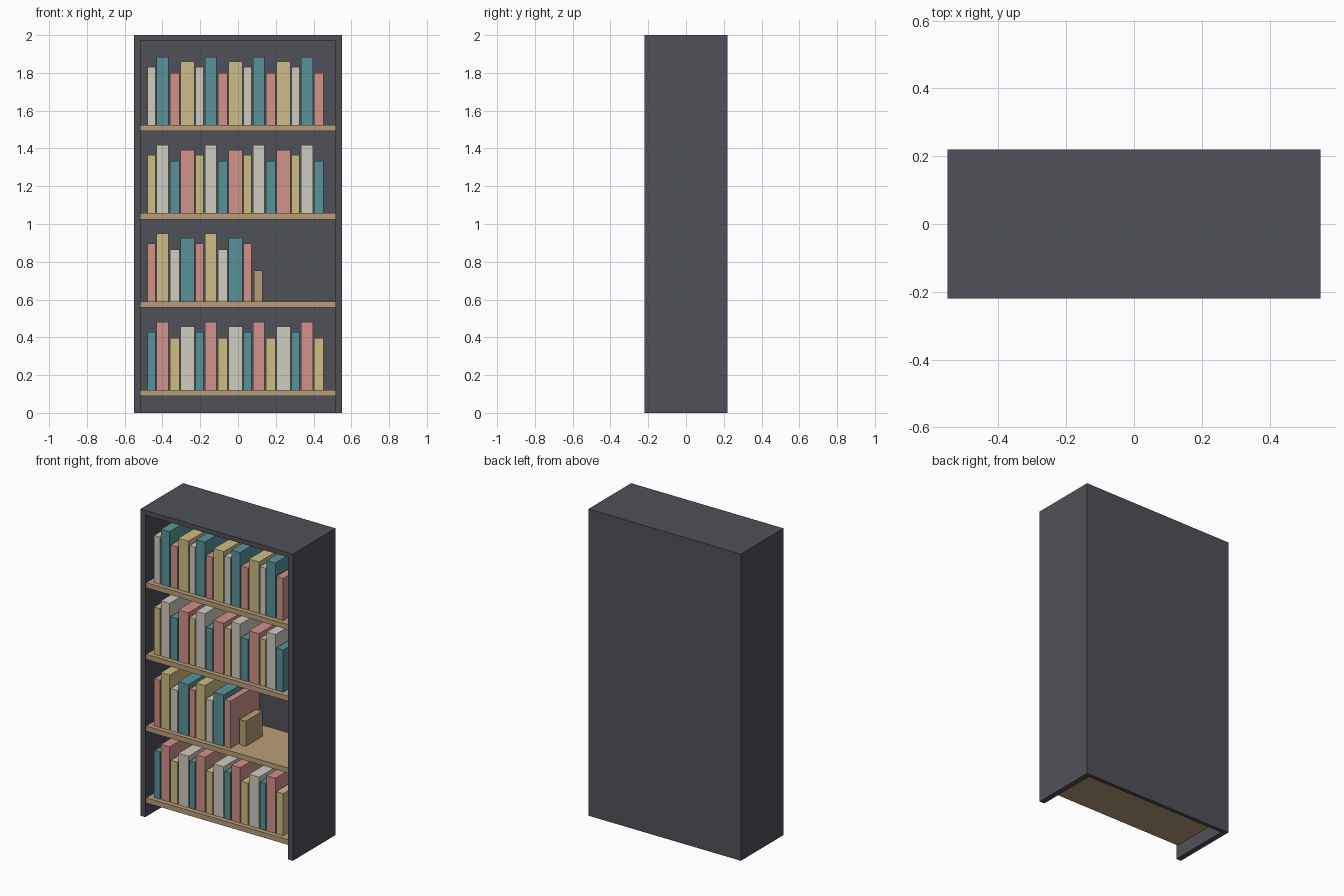
import bpy

default = bpy.data.objects.get("Cube")
if default:
    bpy.data.objects.remove(default, do_unlink=True)


def linear(c):
    c /= 255
    return c / 12.92 if c <= 0.04045 else ((c + 0.055) / 1.055) ** 2.4


def material(name, rgb):
    color = tuple(linear(c) for c in rgb) + (1.0,)
    mat = bpy.data.materials.new(name)
    mat.use_nodes = True
    mat.diffuse_color = color
    mat.node_tree.nodes["Principled BSDF"].inputs["Base Color"].default_value = color
    return mat


def box(name, low, high, mat):
    """Flat-faced box between two opposite corners."""
    bpy.ops.mesh.primitive_cube_add(size=1)
    obj = bpy.context.object
    obj.name = name
    for v in obj.data.vertices:
        v.co = [h if c > 0 else l for c, l, h in zip(v.co, low, high)]
    obj.data.materials.append(mat)
    return obj


charcoal = material("charcoal", (80, 80, 88))
wood = material("light wood", (184, 157, 120))
cream = material("cream", (208, 204, 192))
teal = material("teal", (88, 148, 154))
pink = material("dusty pink", (210, 146, 138))
yellow = material("straw yellow", (207, 189, 133))

W, D, H = 0.55, 0.22, 2.0     # half width, half depth, height
SIDE, TOP, BACK = 0.035, 0.03, 0.025
INNER = W - SIDE

# Case: two sides, top and back, open at the front and below
box("left_side", (INNER, -D, 0), (W, D, H), charcoal)
box("right_side", (-W, -D, 0), (-INNER, D, H), charcoal)
box("top_panel", (-INNER, -D, H - TOP), (INNER, D, H), charcoal)
box("back_panel", (-INNER, D - BACK, 0), (INNER, D, H - TOP), charcoal)

# Shelves with a repeating set of four book sizes; colours shift per shelf
covers = [cream, teal, pink, yellow]
sizes = [(0.042, 0.307), (0.063, 0.36), (0.05, 0.275), (0.073, 0.335)]
GAP = 0.0066
shelf_tops = [1.525, 1.058, 0.59, 0.122]
book_counts = [15, 15, 9, 15]

for row, (z, count) in enumerate(zip(shelf_tops, book_counts)):
    box(f"shelf_{row + 1}", (-INNER, -D + 0.01, z - 0.033), (INNER, D - BACK, z), wood)
    x = -0.479
    for i in range(count):
        width, height = sizes[i % 4]
        box(f"book_{row + 1}_{i + 1}", (x, -0.18, z), (x + width, 0.12, z + height),
            covers[(i - row) % 4])
        x += width + GAP

# Small bookend closing the half-filled shelf
z = shelf_tops[2]
box("bookend", (0.084, -0.105, z), (0.13, 0.065, z + 0.164), wood)
